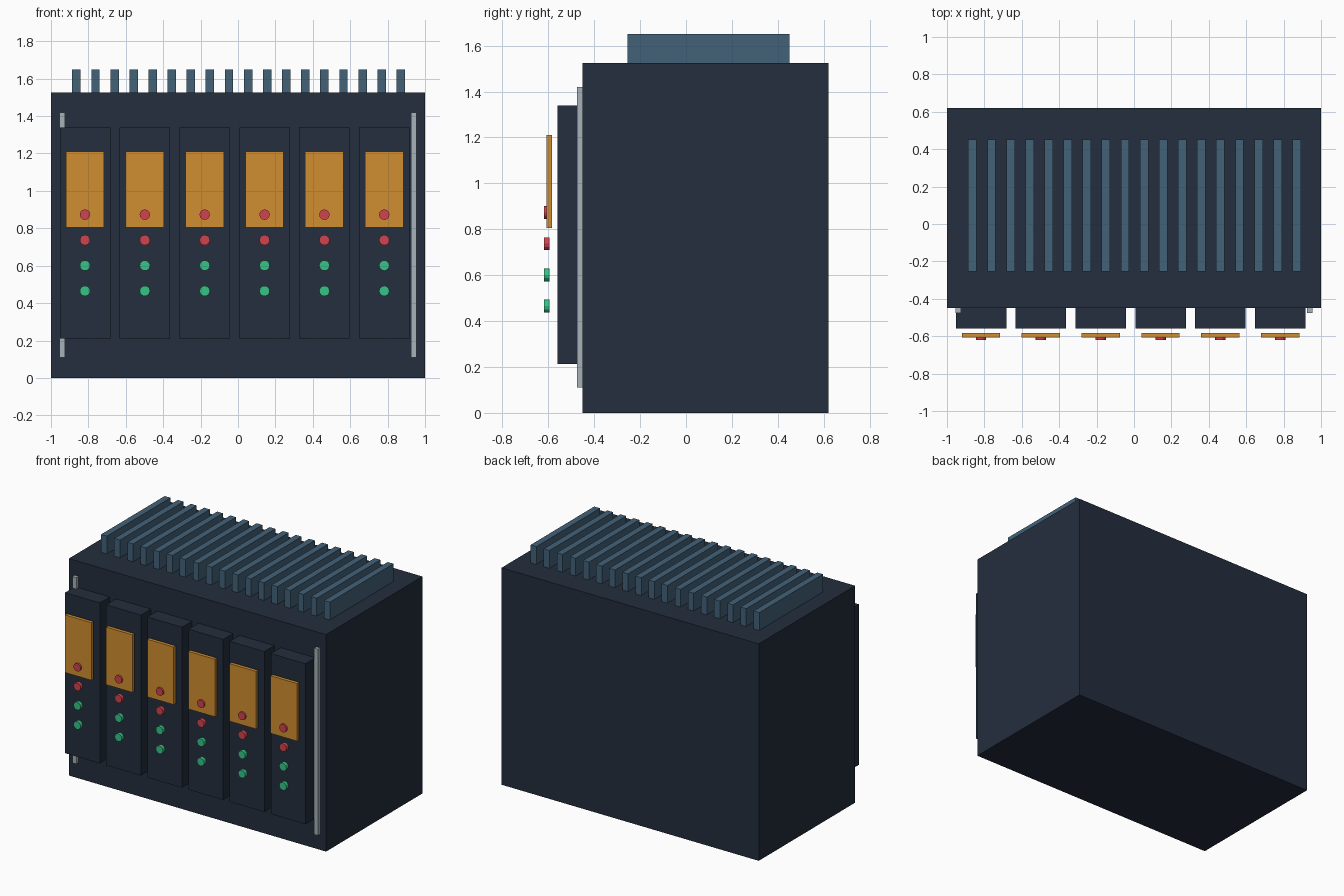
import bpy
import bmesh
from math import pi
from mathutils import Matrix, Vector

cube = bpy.data.objects.get("Cube")
if cube:
    bpy.data.objects.remove(cube, do_unlink=True)


def linear(c):
    c /= 255
    return c / 12.92 if c <= 0.04045 else ((c + 0.055) / 1.055) ** 2.4


def material(name, *rgb):
    mat = bpy.data.materials.new(name)
    colour = (*[linear(c) for c in rgb], 1)
    mat.diffuse_color = colour
    mat.use_nodes = True
    mat.node_tree.nodes["Principled BSDF"].inputs["Base Color"].default_value = colour
    return mat


NAVY = material("dark navy", 35, 46, 61)
STEEL = material("steel blue", 66, 98, 121)
GREY = material("light grey", 166, 178, 184)
AMBER = material("amber", 208, 142, 48)
RED = material("red", 208, 68, 78)
GREEN = material("green", 54, 196, 134)


def finish(name, bm, mat):
    mesh = bpy.data.meshes.new(name)
    bm.to_mesh(mesh)
    bm.free()
    mesh.materials.append(mat)
    obj = bpy.data.objects.new(name, mesh)
    bpy.context.collection.objects.link(obj)
    return obj


def box(name, mat, x, y, z):
    """Box spanning the given (min, max) ranges."""
    spans = (x, y, z)
    centre = Vector([(a + b) / 2 for a, b in spans])
    size = [b - a for a, b in spans]
    bm = bmesh.new()
    bmesh.ops.create_cube(bm, size=1, matrix=Matrix.Translation(centre) @ Matrix.Diagonal((*size, 1)))
    return finish(name, bm, mat)


def around(centre, width):
    return (centre - width / 2, centre + width / 2)


def lamp(name, mat, x, z):
    """Short faceted cylinder facing forward."""
    bm = bmesh.new()
    bmesh.ops.create_cone(bm, cap_ends=True, segments=12, radius1=0.028, radius2=0.028, depth=0.025,
                          matrix=Matrix.Translation((x, -0.607, z)) @ Matrix.Rotation(pi / 2, 4, "X"))
    return finish(name, bm, mat)


# Cabinet
box("cabinet", NAVY, (-1, 1), (-0.45, 0.62), (0, 1.525))

# Cooling fins on the roof
for i in range(18):
    box(f"cooling_fin_{i + 1}", STEEL, around(-0.864 + 0.102 * i, 0.045), (-0.255, 0.452), (1.52, 1.65))

# Side rails on the front
for side, x in (("right", -0.94), ("left", 0.94)):
    box(f"{side}_rail", GREY, around(x, 0.03), (-0.475, -0.445), (0.11, 1.42))

# Front modules, each with a display and a column of lamps
for i in range(6):
    x = -0.818 + 0.32 * i
    n = i + 1
    box(f"module_{n}", NAVY, around(x, 0.27), (-0.56, -0.45), (0.212, 1.34))
    box(f"display_{n}", AMBER, around(x, 0.205), (-0.607, -0.583), (0.805, 1.21))
    for j, mat in enumerate((GREEN, GREEN, RED, RED)):
        lamp(f"lamp_{n}_{j + 1}", mat, x, 0.465 + 0.136 * j)
